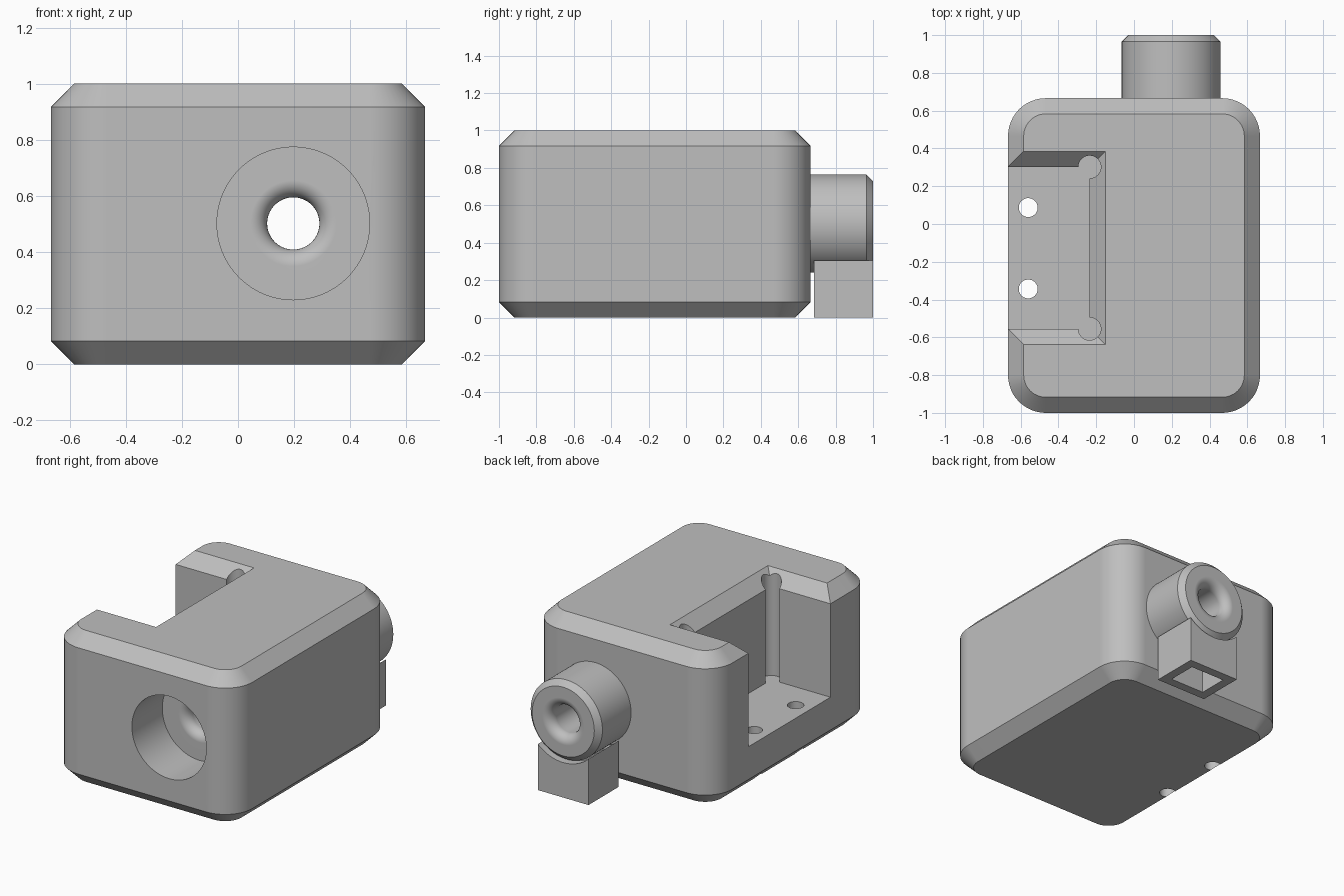
import bpy
import bmesh
from math import sin, cos, pi

cube = bpy.data.objects.get("Cube")
if cube:
    bpy.data.objects.remove(cube, do_unlink=True)

grey = bpy.data.materials.new("plain grey")
grey.use_nodes = True
colour = (0.52, 0.52, 0.52, 1)
grey.diffuse_color = colour
grey.node_tree.nodes["Principled BSDF"].inputs["Base Color"].default_value = colour


def loft(name, rings):
    """Join equal-length rings of points into a closed solid."""
    bm = bmesh.new()
    loops = [[bm.verts.new(p) for p in ring] for ring in rings]
    n = len(loops[0])
    for a, b in zip(loops, loops[1:]):
        for i in range(n):
            j = (i + 1) % n
            bm.faces.new((a[i], a[j], b[j], b[i]))
    bm.faces.new(loops[0][::-1])
    bm.faces.new(loops[-1])
    bmesh.ops.recalc_face_normals(bm, faces=bm.faces)
    mesh = bpy.data.meshes.new(name)
    bm.to_mesh(mesh)
    bm.free()
    mesh.materials.append(grey)
    ob = bpy.data.objects.new(name, mesh)
    bpy.context.collection.objects.link(ob)
    return ob


def rect(x0, x1, y0, y1, z):
    return [(x0, y0, z), (x1, y0, z), (x1, y1, z), (x0, y1, z)]


def rounded_rect(hx, hy, r, cy, z, seg=12):
    points = []
    for k, (sx, sy) in enumerate([(1, 1), (-1, 1), (-1, -1), (1, -1)]):
        for i in range(seg + 1):
            a = (k + i / seg) * pi / 2
            points.append((sx * (hx - r) + r * cos(a), cy + sy * (hy - r) + r * sin(a), z))
    return points


def turned(name, profile, cx, cz, seg=96):
    """Solid of revolution along y from (radius, y) pairs."""
    return loft(name, [[(cx + r * cos(2 * pi * i / seg), y, cz + r * sin(2 * pi * i / seg))
                        for i in range(seg)] for r, y in profile])


def pillar(name, x, y, r, z0, z1, seg=40):
    return loft(name, [[(x + r * cos(2 * pi * i / seg), y + r * sin(2 * pi * i / seg), z)
                        for i in range(seg)] for z in (z0, z1)])


def combine(ob, tool, operation="DIFFERENCE"):
    tool.hide_render = True
    mod = ob.modifiers.new("cut", "BOOLEAN")
    mod.operation = operation
    mod.solver = "EXACT"
    mod.object = tool
    bpy.context.view_layer.objects.active = ob
    bpy.ops.object.modifier_apply(modifier=mod.name)
    bpy.data.objects.remove(tool, do_unlink=True)


def finish(ob):
    bpy.ops.object.select_all(action="DESELECT")
    ob.select_set(True)
    bpy.context.view_layer.objects.active = ob
    bpy.ops.object.shade_smooth_by_angle(angle=pi / 6)
    mod = ob.modifiers.new("clean shading", "WEIGHTED_NORMAL")
    mod.keep_sharp = True


# Block with rounded corners and chamfered top and bottom
HX, HY, CY, R, C = 0.667, 0.833, -0.167, 0.2, 0.083
body = loft("body", [rounded_rect(HX - d, HY - d, R - d, CY, z)
                     for d, z in [(C, 0), (0, C), (0, 1 - C), (C, 1)]])

# Rear spout
BX, BZ, SPOUT = 0.197, 0.502, 0.262
combine(body, turned("spout", [(SPOUT, 0.55), (SPOUT, 0.965), (SPOUT - 0.035, 1)], BX, BZ), "UNION")

# Wide front bore, narrowing to a channel with rounded lips
HOLE, LIP, SEAT, WIDE = 0.093, 0.06, -0.683, 0.272
arc = [i * pi / 16 for i in range(9)]
entry = [(HOLE + LIP * (1 - sin(a)), SEAT + LIP * (1 - cos(a))) for a in arc]
leave = [(r, 1 - (y - SEAT)) for r, y in reversed(entry)]
combine(body, turned("bore", [(WIDE, -1.1), (WIDE, SEAT)] + entry + leave
                     + [(HOLE + LIP, 1.1)], BX, BZ))

# Side pocket with a flared rim, corner reliefs and screw holes
PX, PY0, PY1, FLOOR = -0.235, -0.555, 0.302, 0.3
combine(body, loft("pocket", [rect(-1, PX + d, PY0 - d, PY1 + d, z)
                              for d, z in [(0, FLOOR), (0, 1 - C), (0.2, 1.2 - C)]]))
for y in (PY0, PY1):
    combine(body, pillar("relief", PX, y, 0.06, FLOOR, 1.2))
for y in (-0.344, 0.087):
    combine(body, pillar("screw_hole", -0.56, y, 0.05, -0.1, 0.6))
finish(body)

# Hollow saddle post under the spout
W, WALL, Y0, Y1 = 0.185, 0.06, 0.685, 1.0
post = loft("spout_support", [rect(BX - W, BX + W, Y0, Y1, z) for z in (0, 0.4)])
combine(post, loft("hollow", [rect(BX - W + WALL, BX + W - WALL, Y0 + WALL, Y1 - WALL, z)
                              for z in (-0.1, 0.5)]))
combine(post, turned("saddle", [(SPOUT + 0.009, 0.5), (SPOUT + 0.009, 1.2)], BX, BZ))
finish(post)
